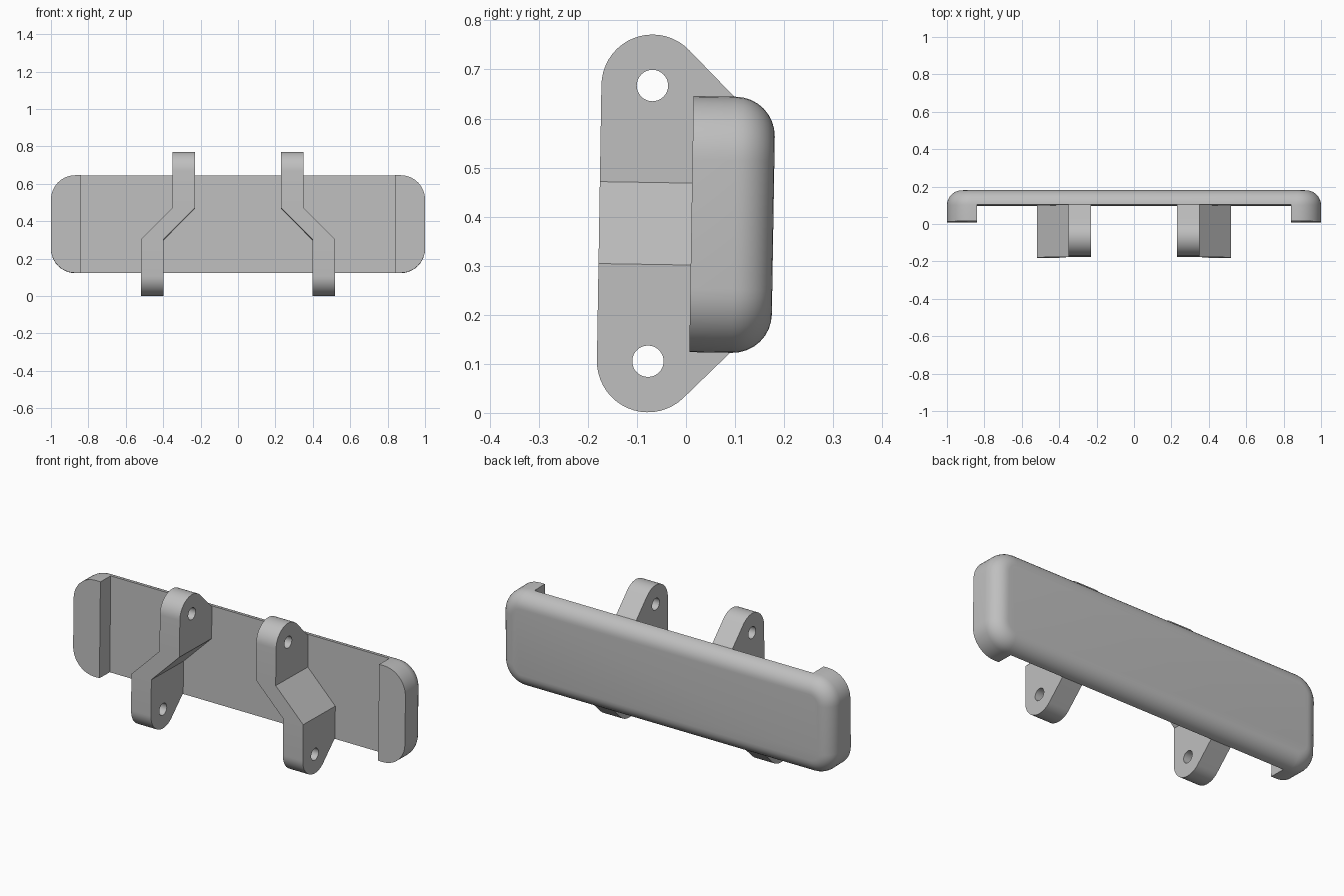
import bpy, bmesh, math
from mathutils import Matrix, Vector

if "Cube" in bpy.data.objects:
    bpy.data.objects.remove(bpy.data.objects["Cube"], do_unlink=True)

GREY = (0.52, 0.52, 0.52, 1)
mat = bpy.data.materials.new("plain grey")
mat.use_nodes = True
mat.diffuse_color = GREY
mat.node_tree.nodes["Principled BSDF"].inputs["Base Color"].default_value = GREY

# The whole part leans back very slightly about its centre
PLACE = Matrix.Translation((0, 0, 0.385)) @ Matrix.Rotation(-0.0163, 4, 'X')

BAR_FRONT, BAR_STEP, BAR_BACK = 0.011, 0.1, 0.178
HALF_LEN, HALF_HIGH, CORNER, ROUND = 1.0, 0.261, 0.13, 0.08
PAD_X = 0.84
HOLE_Y, HOLE_Z, LUG_R, HOLE_R = -0.073, 0.281, 0.104, 0.032
BEND, UPPER_X, LOWER_X, LEG_W = 0.0835, 0.29, 0.4575, 0.12


def make_object(name, bm):
    bmesh.ops.recalc_face_normals(bm, faces=bm.faces[:])
    mesh = bpy.data.meshes.new(name)
    bm.to_mesh(mesh)
    bm.free()
    mesh.materials.append(mat)
    obj = bpy.data.objects.new(name, mesh)
    bpy.context.collection.objects.link(obj)
    return obj


def cut(obj, cutters):
    bpy.context.view_layer.objects.active = obj
    for cutter in cutters:
        mod = obj.modifiers.new("cut", 'BOOLEAN')
        mod.operation = 'DIFFERENCE'
        mod.solver = 'EXACT'
        mod.object = cutter
        bpy.ops.object.modifier_apply(modifier=mod.name)
        bpy.data.objects.remove(cutter, do_unlink=True)


def finish(obj):
    bpy.ops.object.select_all(action='DESELECT')
    obj.select_set(True)
    bpy.context.view_layer.objects.active = obj
    bpy.ops.object.shade_smooth_by_angle(angle=math.radians(30))
    obj.matrix_world = PLACE


def arc(cx, cy, r, start, end, steps):
    angles = [math.radians(start + (end - start) * i / steps) for i in range(steps + 1)]
    return [(cx + r * math.cos(a), cy + r * math.sin(a)) for a in angles]


def rounded_rect(inset):
    hx, hz, r = HALF_LEN - inset, HALF_HIGH - inset, CORNER - inset
    corners = [(1, 1, 0), (-1, 1, 90), (-1, -1, 180), (1, -1, 270)]
    return [p for sx, sz, a in corners
            for p in arc(sx * (hx - r), sz * (hz - r), r, a, a + 90, 10)]


# Bar: rounded outline lofted to a filleted back
bm = bmesh.new()
levels = [(BAR_FRONT, 0)]
for y, run in arc(BAR_BACK - ROUND, 0, ROUND, 90, 0, 8):
    levels.append((y, ROUND - run))
rings = [[bm.verts.new((x, y, z)) for x, z in rounded_rect(inset)] for y, inset in levels]
for a, b in zip(rings, rings[1:]):
    for i in range(len(a)):
        j = (i + 1) % len(a)
        bm.faces.new((a[i], a[j], b[j], b[i]))
bm.faces.new(rings[0])
bm.faces.new(rings[-1])
bar = make_object("bar", bm)

# Recess between the two end pads
bm = bmesh.new()
bmesh.ops.create_cube(bm, size=2)
bmesh.ops.scale(bm, vec=(PAD_X, 0.5, 1), verts=bm.verts[:])
bmesh.ops.translate(bm, vec=(0, BAR_STEP - 0.5, 0), verts=bm.verts[:])
recess = make_object("recess_cutter", bm)
recess.hide_render = True
cut(bar, [recess])
finish(bar)


def hole_cutter(z):
    bm = bmesh.new()
    bmesh.ops.create_cone(bm, cap_ends=True, segments=32, radius1=HOLE_R, radius2=HOLE_R,
                          depth=3, matrix=Matrix.Translation((0, HOLE_Y, z))
                          @ Matrix.Rotation(math.pi / 2, 4, 'Y'))
    obj = make_object("hole_cutter", bm)
    obj.hide_render = True
    return obj


# Bracket: lug profile extruded sideways, then jogged outwards below
def bracket(name, side):
    root = BAR_STEP + 0.01
    root_z = HOLE_Z + LUG_R * math.sqrt(2) - (root - HOLE_Y)
    profile = arc(HOLE_Y, HOLE_Z, LUG_R, 45, 180, 18)
    profile += arc(HOLE_Y, -HOLE_Z, LUG_R, 180, 315, 18)
    profile += [(root, -root_z), (root, root_z)]
    bm = bmesh.new()
    face = bm.faces.new([bm.verts.new((-LEG_W / 2, y, z)) for y, z in profile])
    grown = bmesh.ops.extrude_face_region(bm, geom=[face])["geom"]
    bmesh.ops.translate(bm, vec=(LEG_W, 0, 0),
                        verts=[v for v in grown if isinstance(v, bmesh.types.BMVert)])
    for z in (BEND, -BEND):
        bmesh.ops.bisect_plane(bm, geom=bm.verts[:] + bm.edges[:] + bm.faces[:],
                               plane_co=Vector((0, 0, z)), plane_no=Vector((0, 0, 1)))
    for v in bm.verts:
        t = min(1, max(0, (BEND - v.co.z) / (2 * BEND)))
        v.co.x = side * (v.co.x + UPPER_X + t * (LOWER_X - UPPER_X))
    obj = make_object(name, bm)
    cut(obj, [hole_cutter(HOLE_Z), hole_cutter(-HOLE_Z)])
    finish(obj)


bracket("left_bracket", 1)
bracket("right_bracket", -1)
